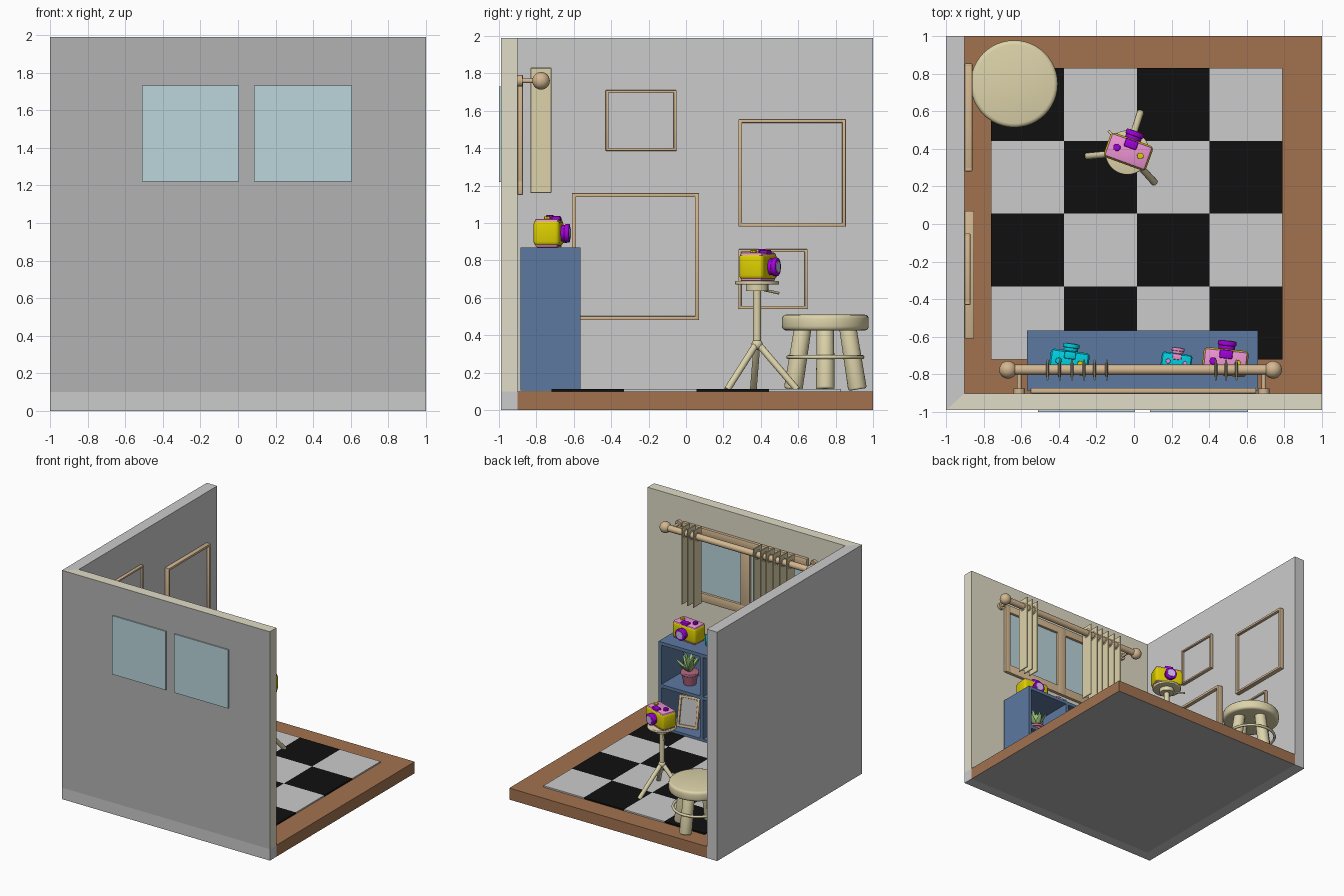
import bpy, bmesh, math, random
from mathutils import Vector, Matrix

if "Cube" in bpy.data.objects:
    bpy.data.objects.remove(bpy.data.objects["Cube"])

random.seed(2)
def mat(name, r, g, b):
    m = bpy.data.materials.new(name)
    m.diffuse_color = (r, g, b, 1)
    m.use_nodes = True
    m.node_tree.nodes["Principled BSDF"].inputs["Base Color"].default_value = m.diffuse_color
    return m

BROWN, CREAM = mat("brown", .36, .17, .08), mat("cream", .75, .72, .58)
TAN, WOOD = mat("tan", .65, .47, .28), mat("pale_wood", .72, .65, .40)
BLUE, GLASS = mat("blue", .11, .19, .35), mat("glass", .50, .67, .72)
BLACK, PINK = mat("black", .005, .005, .005), mat("pink", .85, .30, .65)
PURPLE, YELLOW = mat("purple", .36, .0, .7), mat("yellow", .72, .62, .0)
CYAN, GREEN = mat("cyan", .0, .62, .75), mat("green", .30, .50, .18)
POT, GREY = mat("pot", .45, .13, .22), mat("grey", .45, .45, .45)
LILAC = mat("lilac", .6, .5, .85)

def finish(name, bm, m=None, smooth=True, world=None):
    bmesh.ops.recalc_face_normals(bm, faces=bm.faces)
    me = bpy.data.meshes.new(name)
    bm.to_mesh(me)
    bm.free()
    ob = bpy.data.objects.new(name, me)
    bpy.context.collection.objects.link(ob)
    if m:
        me.materials.append(m)
    if world:
        ob.matrix_world = world
    if smooth:
        bpy.context.view_layer.objects.active = ob
        bpy.ops.object.select_all(action='DESELECT')
        ob.select_set(True)
        bpy.ops.object.shade_smooth_by_angle(angle=math.radians(35))
    return ob

def box(name, x0, x1, y0, y1, z0, z1, m=None, bevel=0, world=None, seg=2):
    bm = bmesh.new()
    bmesh.ops.create_cube(bm, size=1, matrix=Matrix.Translation(((x0+x1)/2, (y0+y1)/2, (z0+z1)/2))
                          @ Matrix.Diagonal((x1-x0, y1-y0, z1-z0, 1)))
    if bevel:
        bmesh.ops.bevel(bm, geom=bm.edges[:], offset=bevel, segments=seg, profile=.5, affect='EDGES')
    return finish(name, bm, m, bevel > 0, world)

def rod(name, a, b, r1, r2=None, m=None, sides=24, bevel=0, world=None):
    a, b = Vector(a), Vector(b)
    d = b - a
    bm = bmesh.new()
    bmesh.ops.create_cone(bm, cap_ends=True, segments=sides, radius1=r1, radius2=r1 if r2 is None else r2, depth=d.length,
                          matrix=Matrix.Translation((a+b)/2) @ d.to_track_quat('Z', 'Y').to_matrix().to_4x4())
    if bevel:
        rims = [e for e in bm.edges if any(len(f.verts) > 4 for f in e.link_faces)]
        bmesh.ops.bevel(bm, geom=rims, offset=bevel, segments=3, profile=.5, affect='EDGES')
    return finish(name, bm, m, True, world)

def ball(name, c, r, m):
    bm = bmesh.new()
    bmesh.ops.create_uvsphere(bm, u_segments=24, v_segments=14, radius=r, matrix=Matrix.Translation(c))
    return finish(name, bm, m)

def ring(name, c, R, r, m, rot=(0, 0, 0)):
    bpy.ops.mesh.primitive_torus_add(location=c, rotation=rot, major_radius=R, minor_radius=r,
                                     major_segments=32, minor_segments=8)
    ob = bpy.context.object
    ob.name = name
    ob.data.materials.append(m)
    bpy.ops.object.shade_smooth()

def prism(name, pts, z0, z1, m=None):
    bm = bmesh.new()
    f = bm.faces.new([bm.verts.new((x, y, z0)) for x, y in pts])
    up = bmesh.ops.extrude_face_region(bm, geom=[f])["geom"]
    bmesh.ops.translate(bm, vec=(0, 0, z1-z0), verts=[v for v in up if isinstance(v, bmesh.types.BMVert)])
    return finish(name, bm, m, False)

# floor (grey underneath) and two mitred walls
floor = box("floor", -.9, 1, -.9, 1, 0, .1, BROWN)
floor.data.materials.append(GREY)
for p in floor.data.polygons:
    p.material_index = int(p.normal.z < -.5)
FRONT = [(-1, -.99), (1, -.99), (1, -.9), (-.9, -.9)]
prism("front_wall_base", FRONT, 0, .1)
front = prism("front_wall", FRONT, .1, 1.99, CREAM)
front.data.materials.append(GREY)
for p in front.data.polygons:
    p.material_index = int(p.normal.y < -.5 or p.normal.z < -.5)
prism("left_wall", [(-1, -.99), (-.9, -.9), (-.9, 1), (-1, 1)], 0, 1.99)

# checkered rug
for i in range(4):
    for j in range(4):
        x, y, s = -.76 + i*.3875, .83 - j*.3875, .3875
        box("rug_tile", x, x+s, y-s, y, .1, .112, BLACK if (i+j) % 2 == 0 else None)

# window panes through the wall, inner frame
for x0, x1 in ((-.51, .005), (.085, .605)):
    box("window_pane", x0, x1, -1, -.893, 1.22, 1.73, GLASS)
for x0, x1 in ((-.55, -.505), (0, .09), (.6, .65)):
    box("window_stile", x0, x1, -.9, -.872, 1.15, 1.79, TAN, .004)
for z0, z1 in ((1.15, 1.225), (1.725, 1.79)):
    box("window_rail", -.55, .65, -.9, -.872, z0, z1, TAN, .004)

# curtain pole, brackets and hanging slats
rod("curtain_pole", (-.68, -.775, 1.76), (.75, -.775, 1.76), .027, m=TAN)
for x in (-.67, .74):
    ball("pole_finial", (x, -.775, 1.76), .047, TAN)
for x in (-.61, .69):
    rod("pole_bracket", (x, -.9, 1.76), (x, -.775, 1.76), .012, m=TAN)
    rod("bracket_plate", (x, -.9, 1.76), (x, -.875, 1.76), .03, m=TAN)
for x in (-.46, -.395, -.33, -.265, -.21, -.145, .435, .49, .545):
    box("curtain_slat", x-.005, x+.005, -.832, -.72, 1.16, 1.83, WOOD, .003, seg=1)
    ring("curtain_ring", (x, -.775, 1.76), .034, .008, TAN, (0, math.pi/2, 0))

# framed pictures on the left wall: y0, y1, z0, z1, bar width, depth
for y0, y1, z0, z1, w, d in ((-.43, -.05, 1.385, 1.71, .016, .03), (.28, .855, .98, 1.555, .02, .04),
                             (-.61, .07, .48, 1.16, .022, .05), (.28, .65, .54, .86, .016, .03)):
    box("picture_panel", -.9, -.9+d*.4, y0+w/2, y1-w/2, z0+w/2, z1-w/2)
    for a, b in ((y0, y0+w), (y1-w, y1)):
        box("picture_side", -.9, -.9+d, a, b, z0, z1, TAN, .004)
    for a, b in ((z0, z0+w), (z1-w, z1)):
        box("picture_rail", -.9, -.9+d, y0, y1, a, b, TAN, .004)

# bookcase: three columns, two rows, open to the room
X0, X1, Y0, Y1, T = -.57, .66, -.885, -.565, .028
box("bookcase_back", X0, X1, Y0, Y0+.02, .105, .87, BLUE)
for k in range(4):
    x = X0 + (X1-X0-T)*k/3
    box("bookcase_upright", x, x+T, Y0, Y1, .105, .87, BLUE)
for z in (.105, .105+.3685, .842):
    box("bookcase_shelf", X0, X1, Y0, Y1, z, z+T, BLUE)

# potted plant in the upper cell
rod("plant_pot", (.46, -.71, .50), (.46, -.71, .59), .05, .066, POT)
rod("plant_pot_rim", (.46, -.71, .585), (.46, -.71, .61), .074, m=POT, bevel=.006)
for k in range(14):
    a, tilt = k*2.4, .25 + .6*(k % 3)/2
    L = random.uniform(.12, .17)
    bm = bmesh.new()
    bmesh.ops.create_uvsphere(bm, u_segments=8, v_segments=8, radius=1,
        matrix=Matrix.Translation((0, 0, L/2)) @ Matrix.Diagonal((.008, .02, L/2, 1)))
    finish("plant_leaf", bm, GREEN, True, Matrix.Translation((.46, -.71, .60))
           @ Matrix.Rotation(a, 4, 'Z') @ Matrix.Rotation(tilt, 4, 'Y'))

# standing photo frame in the lower cell
lean = Matrix.Translation((.45, -.66, .135)) @ Matrix.Rotation(.2, 4, 'Z') @ Matrix.Rotation(.22, 4, 'X')
box("photo", -.08, .08, -.012, 0, .01, .25, GREY, world=lean)
for a, b in ((-.09, -.068), (.068, .09)):
    box("photo_frame_side", a, b, -.015, .012, 0, .26, TAN, .004, lean)
for a, b in ((0, .022), (.238, .26)):
    box("photo_frame_rail", -.09, .09, -.015, .012, a, b, TAN, .004, lean)

# toy cameras, lens towards +y
def camera(x, y, z, deg, s, body, top, lens, knob):
    w = Matrix.Translation((x, y, z)) @ Matrix.Rotation(math.radians(deg), 4, 'Z') @ Matrix.Scale(s, 4)
    box("camera_body", -.12, .12, -.07, .07, .008, .146, body, .022, w, 3)
    box("camera_base", -.11, .11, -.06, .06, 0, .02, top, .008, w)
    box("camera_top", -.114, .114, -.064, .064, .125, .152, top, .012, w)
    rod("lens_barrel", (0, .06, .075), (0, .10, .075), .044, m=lens, world=w, bevel=.005)
    rod("lens_rim", (0, .088, .075), (0, .114, .075), .05, m=lens, world=w, bevel=.006)
    rod("lens_glass", (0, .11, .075), (0, .117, .075), .033, m=LILAC, world=w)
    box("viewfinder", -.035, .035, .02, .066, .14, .166, lens, .007, w)
    rod("shutter_button", (-.065, 0, .145), (-.065, 0, .172), .02, m=lens, sides=8, world=w, bevel=.003)
    rod("winding_knob", (.068, 0, .145), (.068, 0, .165), .018, m=knob, sides=8, world=w, bevel=.003)

camera(.485, -.735, .87, -6, 1, YELLOW, PINK, PURPLE, YELLOW)
camera(-.345, -.735, .87, -8, .87, CYAN, CYAN, CYAN, YELLOW)
camera(.225, -.735, .87, -8, .68, CYAN, CYAN, PINK, PINK)
camera(-.03, .385, .69, -20, 1, YELLOW, PINK, PURPLE, YELLOW)

# tripod
px, py = -.035, .38
rod("tripod_plate", (px, py, .67), (px, py, .69), .118, m=WOOD, sides=32, bevel=.006)
rod("tripod_head", (px, py, .635), (px, py, .67), .06, m=WOOD)
rod("tripod_pole", (px, py, .33), (px, py, .64), .021, m=WOOD)
rod("tripod_handle", (px, py, .65), (-.135, .495, .625), .007, m=WOOD, sides=12)
ball("tripod_hub", (px, py, .35), .03, WOOD)
for fx, fy in ((-.25, .36), (.035, .595), (.11, .22)):
    rod("tripod_leg", (fx, fy, .108), (px, py, .36), .018, .018, WOOD, 16, .004)

# round stool with four splayed legs and a foot ring
sx, sy = -.637, .745
rod("stool_seat", (sx, sy, .425), (sx, sy, .51), .232, m=WOOD, sides=48, bevel=.022)
ring("stool_ring", (sx, sy, .283), .198, .011, WOOD)
for k in range(4):
    c, s = math.cos(k*math.pi/2), math.sin(k*math.pi/2)
    rod("stool_leg", (sx+c*.172, sy+s*.172, .11), (sx+c*.12, sy+s*.12, .44), .05, .046, WOOD, 24, .01)
